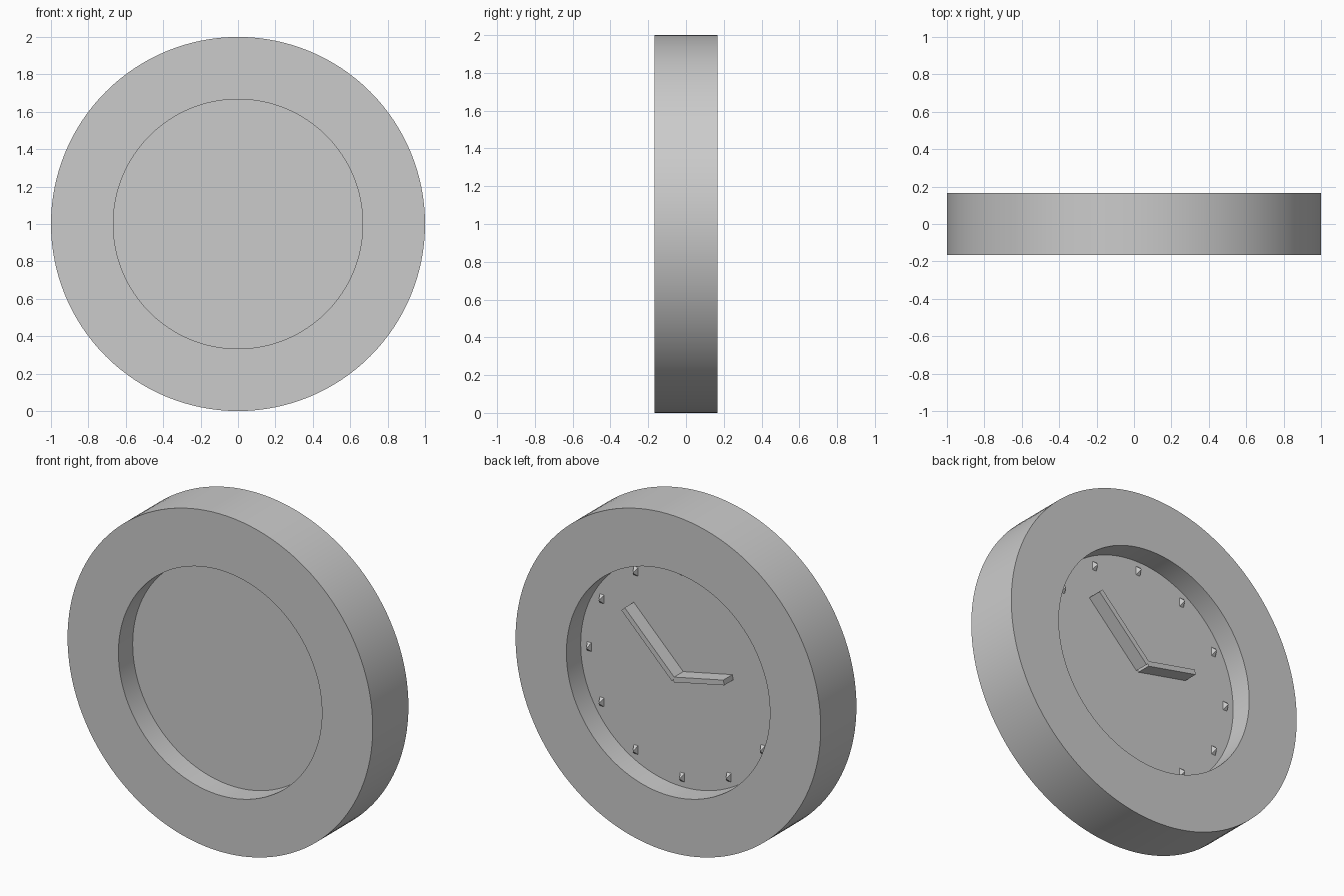
import bpy, bmesh, math
from mathutils import Matrix, Vector

if "Cube" in bpy.data.objects:
    bpy.data.objects.remove(bpy.data.objects["Cube"])


def finish(bm, name):
    bmesh.ops.recalc_face_normals(bm, faces=bm.faces)
    me = bpy.data.meshes.new(name)
    bm.to_mesh(me)
    bm.free()
    ob = bpy.data.objects.new(name, me)
    bpy.context.collection.objects.link(ob)
    return ob


# Clock case: rim and recessed dial turned as one profile (radius, y)
FLOOR, RIM, HALF = 0.033, 0.667, 0.167
profile = [(0, -FLOOR), (RIM, -FLOOR), (RIM, -HALF), (1, -HALF),
           (1, HALF), (RIM, HALF), (RIM, FLOOR), (0, FLOOR)]
bm = bmesh.new()
verts = [bm.verts.new((r, y, 1)) for r, y in profile]
for v in verts:
    v.co.z = 1.0
edges = [bm.edges.new(p) for p in zip(verts, verts[1:])]
bmesh.ops.spin(bm, geom=verts + edges, cent=(0, 0, 1), axis=(0, 1, 0),
               angle=math.tau, steps=128, use_duplicate=False)
bmesh.ops.remove_doubles(bm, verts=bm.verts, dist=1e-4)
case = finish(bm, "clock_case")
bpy.context.view_layer.objects.active = case
case.select_set(True)
bpy.ops.object.shade_smooth_by_angle(angle=math.radians(30))
case.select_set(False)


# Hands: straight bars from the dial centre, on the back (+y) dial
def hand(name, x, z, width=0.03, depth=0.085):
    length, ang = math.hypot(x, z), math.atan2(z, x)
    bm = bmesh.new()
    bmesh.ops.create_cube(bm, size=1, matrix=(
        Matrix.Translation((0, FLOOR + depth / 2, 1))
        @ Matrix.Rotation(-ang, 4, 'Y')
        @ Matrix.Translation((length / 2, 0, 0))
        @ Matrix.Diagonal((length, depth, width, 1))))
    finish(bm, name)


hand("minute_hand", 0.33, 0.33)
hand("hour_hand", -0.33, 0.07)

# Hour markers: small upright pyramids around the dial
for i in range(12):
    a = i * math.tau / 12
    centre = Vector((-0.61 * math.sin(a), FLOOR, 1 + 0.61 * math.cos(a)))
    bm = bmesh.new()
    base = [bm.verts.new(centre + Vector((sx * 0.014, 0, sz * 0.026)))
            for sx, sz in ((-1, -1), (1, -1), (1, 1), (-1, 1))]
    tip = bm.verts.new(centre + Vector((0, 0.03, 0)))
    bm.faces.new(base)
    for j in range(4):
        bm.faces.new((base[j], base[(j + 1) % 4], tip))
    finish(bm, f"hour_marker_{i + 1}")
